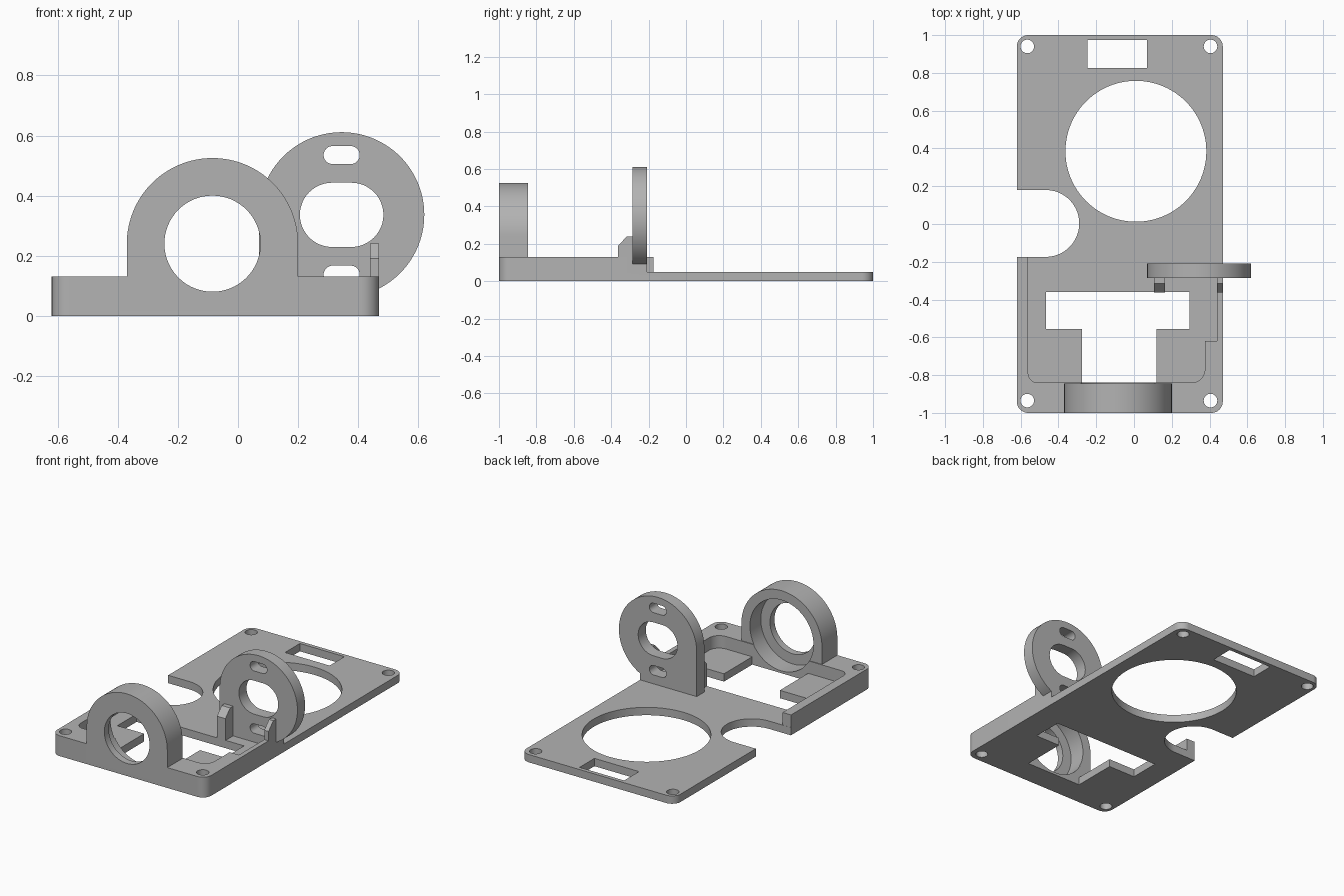
import bpy, bmesh
from math import sin, cos, radians

cube = bpy.data.objects.get("Cube")
if cube:
    bpy.data.objects.remove(cube, do_unlink=True)

grey = bpy.data.materials.new("plain grey")
grey.use_nodes = True
colour = (0.45, 0.45, 0.45, 1)
grey.diffuse_color = colour
grey.node_tree.nodes["Principled BSDF"].inputs["Base Color"].default_value = colour


def arc(x, y, r, start, end, steps=16):
    """Points along a circular arc, angles in degrees."""
    angles = [radians(start + (end - start) * i / steps) for i in range(steps + 1)]
    return [(x + r * cos(a), y + r * sin(a)) for a in angles]


def circle(x, y, r, steps=64):
    return arc(x, y, r, 0, 360, steps)[:-1]


def rect(x0, x1, y0, y1):
    return [(x0, y0), (x1, y0), (x1, y1), (x0, y1)]


def slot(x, y, half_length, r):
    """Stadium shape lying along the first axis."""
    d = half_length - r
    return arc(x + d, y, r, -90, 90, 24) + arc(x - d, y, r, 90, 270, 24)


def prism(name, points, lo, hi, axis="Z"):
    """Extrude a closed profile between lo and hi along an axis."""
    place = {"X": lambda a, b, c: (c, a, b),
             "Y": lambda a, b, c: (a, c, b),
             "Z": lambda a, b, c: (a, b, c)}[axis]
    bm = bmesh.new()
    rings = [[bm.verts.new(place(a, b, c)) for a, b in points] for c in (lo, hi)]
    for ring in rings:
        bm.faces.new(ring)
    n = len(points)
    for i in range(n):
        j = (i + 1) % n
        bm.faces.new((rings[0][i], rings[0][j], rings[1][j], rings[1][i]))
    bmesh.ops.recalc_face_normals(bm, faces=bm.faces)
    mesh = bpy.data.meshes.new(name)
    bm.to_mesh(mesh)
    bm.free()
    mesh.materials.append(grey)
    ob = bpy.data.objects.new(name, mesh)
    bpy.context.collection.objects.link(ob)
    return ob


def select(ob):
    bpy.ops.object.select_all(action="DESELECT")
    ob.select_set(True)
    bpy.context.view_layer.objects.active = ob


def combine(target, tool, operation="DIFFERENCE"):
    """Apply a boolean and discard the tool."""
    select(target)
    mod = target.modifiers.new("boolean", "BOOLEAN")
    mod.operation = operation
    mod.solver = "EXACT"
    mod.object = tool
    bpy.ops.object.modifier_apply(modifier=mod.name)
    bpy.data.objects.remove(tool, do_unlink=True)


def cut(target, points, lo, hi, axis="Z"):
    combine(target, prism("cutter", points, lo, hi, axis))


LEFT, RIGHT, FLOOR, RIM = -0.62, 0.47, 0.05, 0.13

# Base with rounded corners
r = 0.06
outline = (arc(LEFT + r, -1 + r, r, 180, 270) + arc(RIGHT - r, -1 + r, r, 270, 360)
           + arc(RIGHT - r, 1 - r, r, 0, 90) + arc(LEFT + r, 1 - r, r, 90, 180))
base = prism("base_plate", outline, 0, RIM)

# Lower the rear and hollow the front pocket, leaving a rim
pocket = (arc(-0.51, -0.79, 0.05, 180, 270) + arc(0.305, -0.77, 0.07, 270, 360)
          + [(0.375, -0.62), (0.44, -0.62), (0.44, -0.21), (0.6, -0.21),
             (0.6, 1.1), (-0.7, 1.1), (-0.7, -0.175), (-0.56, -0.175)])
cut(base, pocket, FLOOR, 0.3)

# Arched ring at the front, with a counterbore behind a thin lip
ax, az = -0.085, 0.24
arch = arc(ax, az, 0.285, 0, 180, 64) + [(ax - 0.285, 0.02), (ax + 0.285, 0.02)]
combine(base, prism("arch", arch, -1, -0.845, "Y"), "UNION")
cut(base, circle(ax, az, 0.16), -1.1, -0.7, "Y")
cut(base, circle(ax, az, 0.225), -0.955, -0.8, "Y")

# Openings through the floor
t_shape = [(-0.275, -0.84), (0.12, -0.84), (0.12, -0.555), (0.295, -0.555),
           (0.295, -0.36), (-0.465, -0.36), (-0.465, -0.555), (-0.275, -0.555)]
notch = arc(-0.467, 0.003, 0.177, -90, 90, 40) + [(-0.8, 0.18), (-0.8, -0.174)]
openings = [t_shape, notch, circle(0.01, 0.385, 0.373, 96), rect(-0.245, 0.07, 0.825, 0.975)]
openings += [circle(x, y, 0.036, 32) for x in (-0.565, 0.405) for y in (-0.935, 0.94)]
for shape in openings:
    cut(base, shape, -0.1, 0.3)

# Upright round plate with a straight foot
px, pz = 0.345, 0.336
plate = arc(px, pz, 0.275, -63, 180, 80) + [(px - 0.275, FLOOR), (RIGHT, FLOOR)]
upright = prism("upright_plate", plate, -0.285, -0.208, "Y")
cut(upright, slot(px, pz, 0.139, 0.107), -0.4, -0.1, "Y")
for dz in (-0.199, 0.199):
    cut(upright, slot(px, pz + dz, 0.06, 0.03), -0.4, -0.1, "Y")

# Chamfered braces in front of the upright plate
parts = [base, upright]
for name, x0, x1, bottom in (("right_brace", 0.105, 0.165, FLOOR),
                             ("left_brace", 0.44, RIGHT, RIM)):
    profile = [(-0.285, bottom), (-0.285, 0.24), (-0.315, 0.24), (-0.363, 0.19), (-0.363, bottom)]
    parts.append(prism(name, profile, x0, x1, "X"))

for ob in parts:
    select(ob)
    bpy.ops.object.shade_smooth_by_angle(angle=radians(30))
